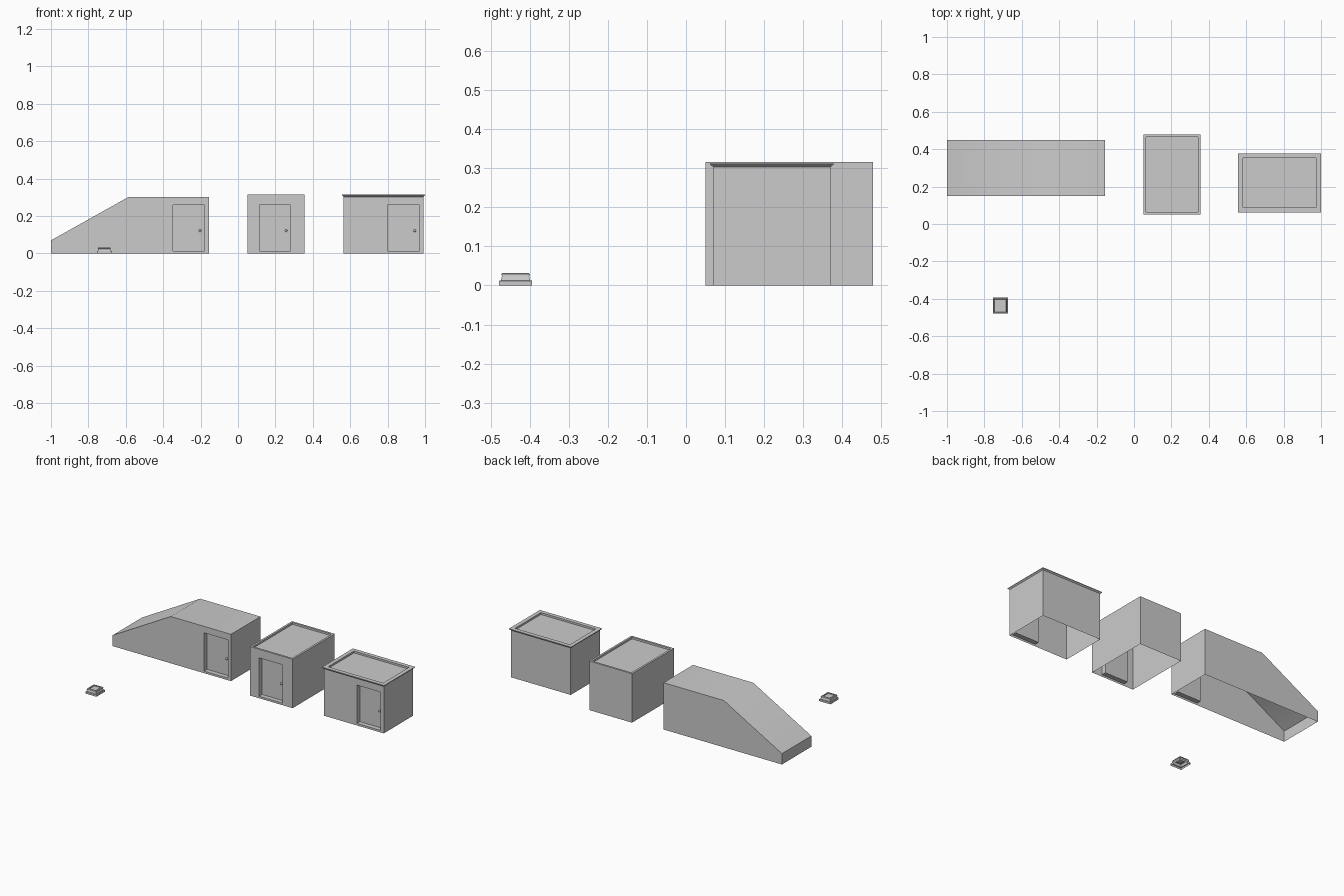
import bpy, bmesh
from mathutils import Vector

if "Cube" in bpy.data.objects:
    bpy.data.objects.remove(bpy.data.objects["Cube"])


def finish(name, bm, smooth=False):
    bmesh.ops.recalc_face_normals(bm, faces=bm.faces)
    me = bpy.data.meshes.new(name)
    bm.to_mesh(me)
    bm.free()
    ob = bpy.data.objects.new(name, me)
    bpy.context.collection.objects.link(ob)
    if smooth:
        bpy.ops.object.select_all(action='DESELECT')
        ob.select_set(True)
        bpy.context.view_layer.objects.active = ob
        bpy.ops.object.shade_smooth_by_angle()
    return ob


def rect(bm, x0, x1, y0, y1, z):
    return [bm.verts.new(p) for p in ((x0, y0, z), (x1, y0, z), (x1, y1, z), (x0, y1, z))]


def bridge(bm, a, b):
    n = len(a)
    return [bm.faces.new((a[i], a[(i + 1) % n], b[(i + 1) % n], b[i])) for i in range(n)]


def loop_edges(bm, vs):
    out = []
    for i, v in enumerate(vs):
        w = vs[(i + 1) % len(vs)]
        out.append(bm.edges.get((v, w)) or bm.edges.new((v, w)))
    return out


def building(name, profile, y0, y1, door_x, rim=None, smooth=False):
    """Open-bottomed shell; the profile starts and ends at floor level."""
    bm = bmesh.new()
    front = [bm.verts.new((x, y0, z)) for x, z in profile]
    back = [bm.verts.new((x, y1, z)) for x, z in profile]
    bm.faces.new(back)
    for i in range(len(profile) - 1):
        if rim and i == 1:
            continue
        bm.faces.new((front[i], front[i + 1], back[i + 1], back[i]))
    # recessed doorway in the front wall
    dx0, dx1 = door_x
    corners = ((dx0, 0.013), (dx1, 0.013), (dx1, 0.26), (dx0, 0.26))
    outer = [bm.verts.new((x, y0, z)) for x, z in corners]
    inner = [bm.verts.new((x, y0 + 0.03, z)) for x, z in corners]
    bridge(bm, outer, inner)
    bm.faces.new(inner)
    bmesh.ops.triangle_fill(bm, use_beauty=True, normal=Vector((0, -1, 0)),
                            edges=loop_edges(bm, front) + loop_edges(bm, outer))
    # parapet around a sunken roof
    if rim:
        prev = [front[1], front[2], back[2], back[1]]
        x0, x1 = profile[1][0], profile[2][0]
        for g, z in rim:
            ring = rect(bm, x0 - g, x1 + g, y0 - g, y1 + g, z)
            bridge(bm, prev, ring)
            prev = ring
        bm.faces.new(prev)
    finish(name, bm, smooth)
    # door knob
    kb = bmesh.new()
    bmesh.ops.create_uvsphere(kb, u_segments=12, v_segments=8, radius=0.007)
    bmesh.ops.translate(kb, verts=kb.verts, vec=(dx1 - 0.025, y0 + 0.025, 0.122))
    finish(name + "_door_knob", kb, True)


def box_profile(x0, x1, z):
    return [(x0, 0), (x0, z), (x1, z), (x1, 0)]


building("sloped_building",
         [(-1, 0), (-1, 0.07), (-0.585, 0.302), (-0.155, 0.302), (-0.155, 0)],
         0.15, 0.45, (-0.347, -0.178), smooth=True)
building("deep_building", box_profile(0.05, 0.355, 0.316), 0.05, 0.479, (0.116, 0.282),
         rim=[(-0.013, 0.316), (-0.013, 0.304)])
building("cornice_building", box_profile(0.564, 0.992, 0.303), 0.07, 0.37, (0.80, 0.97),
         rim=[(0.008, 0.310), (0.008, 0.314), (-0.018, 0.314), (-0.018, 0.302)])

# small stepped roof hatch with a shallow sunken lid, open underneath
bm = bmesh.new()
prev = None
for inset, z in ((0, 0), (0, 0.012), (0.005, 0.013), (0.008, 0.025), (0.006, 0.026),
                 (0.006, 0.029), (0.009, 0.032), (0.016, 0.032), (0.016, 0.027)):
    ring = rect(bm, -0.755 + inset, -0.675 - inset, -0.479 + inset, -0.394 - inset, z)
    if prev:
        bridge(bm, prev, ring)
    prev = ring
bm.faces.new(prev)
finish("roof_hatch", bm)
